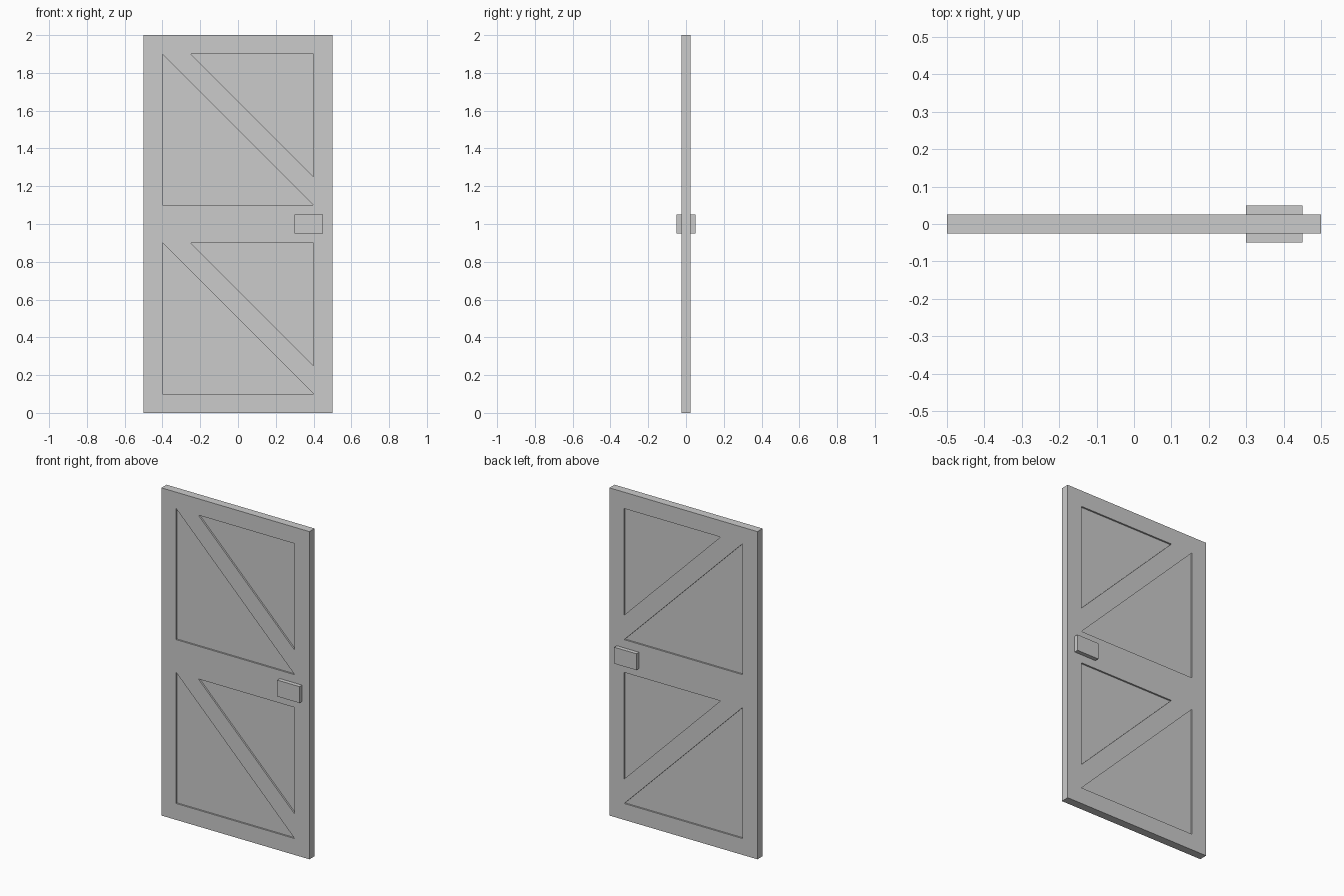
import bpy, bmesh

if "Cube" in bpy.data.objects:
    bpy.data.objects.remove(bpy.data.objects["Cube"])

HALF_T = 0.025   # half door thickness
RECESS = 0.01    # panel depth on each face


def make_object(name, bm):
    bmesh.ops.recalc_face_normals(bm, faces=bm.faces)
    mesh = bpy.data.meshes.new(name)
    bm.to_mesh(mesh)
    bm.free()
    obj = bpy.data.objects.new(name, mesh)
    bpy.context.collection.objects.link(obj)
    return obj


def add_prism(bm, profile, y0, y1):
    """Extrude an x-z profile from y0 to y1."""
    face = bm.faces.new([bm.verts.new((x, y0, z)) for x, z in profile])
    ext = bmesh.ops.extrude_face_region(bm, geom=[face])["geom"]
    verts = [g for g in ext if isinstance(g, bmesh.types.BMVert)]
    bmesh.ops.translate(bm, verts=verts, vec=(0, y1 - y0, 0))


def rect(x0, x1, z0, z1):
    return [(x0, z0), (x1, z0), (x1, z1), (x0, z1)]


# Door slab
bm = bmesh.new()
add_prism(bm, rect(-0.5, 0.5, 0, 2), -HALF_T, HALF_T)
door = make_object("door_slab", bm)

# Cutters for the triangular panels either side of each diagonal brace
triangles = [
    [(-0.4, 0.9), (-0.4, 0.1), (0.4, 0.1)],
    [(-0.25, 0.9), (0.4, 0.9), (0.4, 0.25)],
]
bm = bmesh.new()
for side in (-1, 1):
    for base in (0, 1):
        for tri in triangles:
            add_prism(bm, [(x, z + base) for x, z in tri],
                      side * (HALF_T - RECESS), side * 0.06)
cutter = make_object("panel_cutter", bm)
cutter.hide_render = True

# Sink the panels into both faces
mod = door.modifiers.new("panels", 'BOOLEAN')
mod.operation = 'DIFFERENCE'
mod.solver = 'EXACT'
mod.object = cutter
bpy.context.view_layer.objects.active = door
bpy.ops.object.modifier_apply(modifier=mod.name)
bpy.data.objects.remove(cutter)

# Block handles on both faces
for name, side in (("front_handle", -1), ("back_handle", 1)):
    bm = bmesh.new()
    add_prism(bm, rect(0.3, 0.45, 0.95, 1.05), side * HALF_T, side * 0.05)
    make_object(name, bm)
